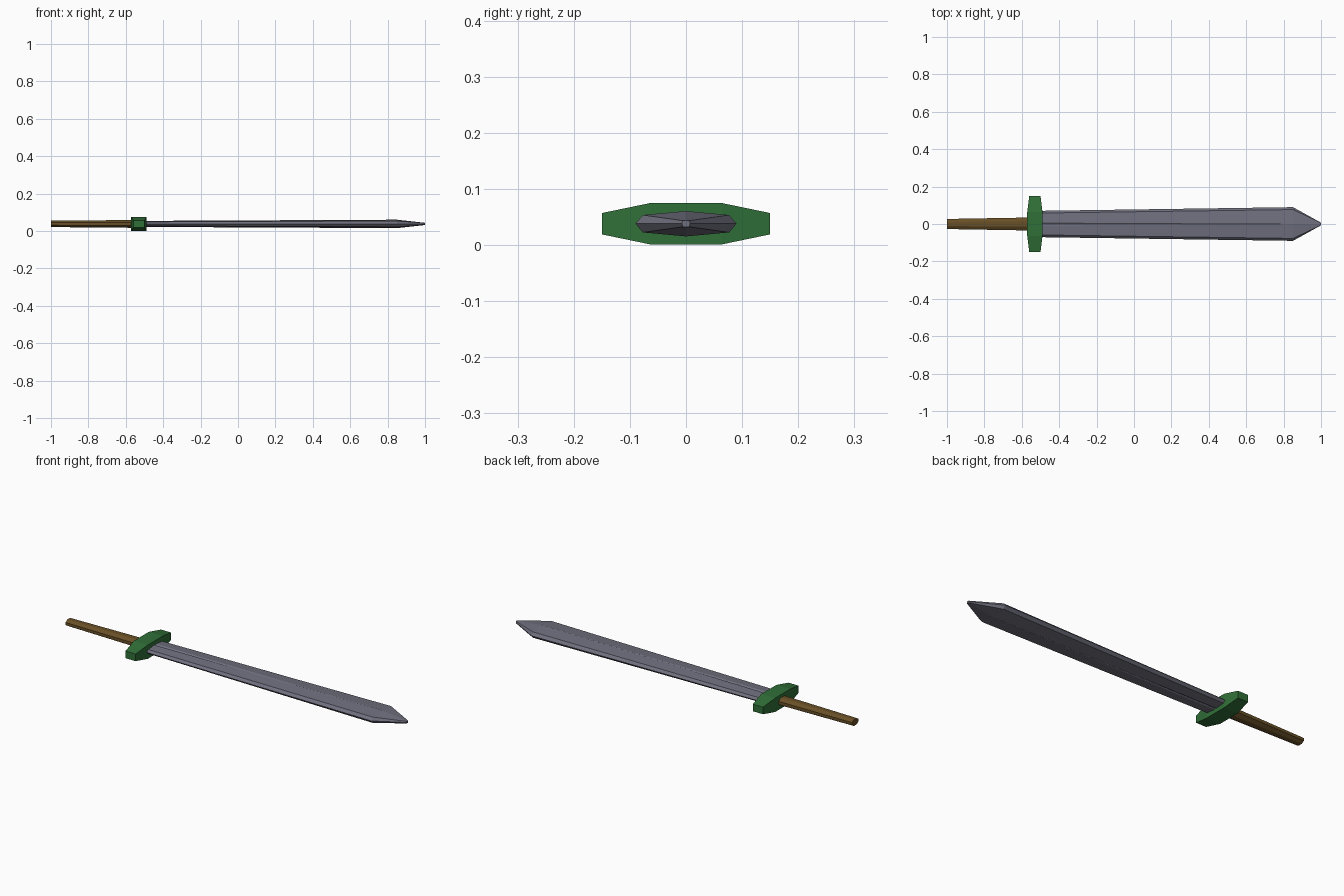
import bpy, bmesh, math

if "Cube" in bpy.data.objects:
    bpy.data.objects.remove(bpy.data.objects["Cube"])

MID = 0.038  # height of the sword's centre line


def material(name, rgb):
    m = bpy.data.materials.new(name)
    m.diffuse_color = (*rgb, 1)
    m.use_nodes = True
    m.node_tree.nodes["Principled BSDF"].inputs["Base Color"].default_value = m.diffuse_color
    return m


def loft(name, rings, mat):
    """Skin equal-length closed rings of (x, y, z) and cap both ends."""
    bm = bmesh.new()
    loops = [[bm.verts.new((x, y, z + MID)) for x, y, z in r] for r in rings]
    for a, b in zip(loops, loops[1:]):
        for i in range(len(a)):
            j = (i + 1) % len(a)
            bm.faces.new((a[i], a[j], b[j], b[i]))
    bm.faces.new(loops[0])
    bm.faces.new(loops[-1])
    bmesh.ops.recalc_face_normals(bm, faces=bm.faces)
    me = bpy.data.meshes.new(name)
    bm.to_mesh(me)
    bm.free()
    me.materials.append(mat)
    ob = bpy.data.objects.new(name, me)
    bpy.context.collection.objects.link(ob)
    return ob


def blade_ring(x, w, wb, t, tb, g, d):
    """w: edge, wb/tb: bevel corner, t: thickness, g/d: groove half width/depth."""
    top = [(w, 0), (wb, tb), (g, t), (0, t - d), (-g, t), (-wb, tb)]
    ring = top + [(-y, -z) for y, z in top]
    return [(x, y, z) for y, z in ring]


steel = material("steel", (0.16, 0.16, 0.21))
green = material("green", (0.03, 0.16, 0.04))
brown = material("brown", (0.14, 0.08, 0.02))

# blade: widens toward the point, groove fades out before the tip
loft("blade", [
    blade_ring(-0.53, 0.070, 0.058, 0.016, 0.011, 0.008, 0.005),
    blade_ring(0.85, 0.090, 0.077, 0.0225, 0.0155, 0.001, 0.0),
    blade_ring(1.00, 0.007, 0.006, 0.006, 0.0055, 0.001, 0.0),
], steel)

# guard: block with narrowed ends
loft("guard", [
    [(-0.53 + sx * hx, y, sz * hz) for sx, sz in ((-1, -1), (1, -1), (1, 1), (-1, 1))]
    for y, hx, hz in ((-0.15, 0.030, 0.019), (-0.063, 0.041, 0.037),
                      (0.063, 0.041, 0.037), (0.15, 0.030, 0.019))
], green)

# handle: eight-sided, tapering toward the end
k = 1 / math.cos(math.pi / 8)
loft("handle", [
    [(x, hy * k * math.cos(math.pi / 8 + i * math.pi / 4),
      hz * k * math.sin(math.pi / 8 + i * math.pi / 4)) for i in range(8)]
    for x, hy, hz in ((-1.0, 0.027, 0.017), (-0.54, 0.035, 0.021))
], brown)
